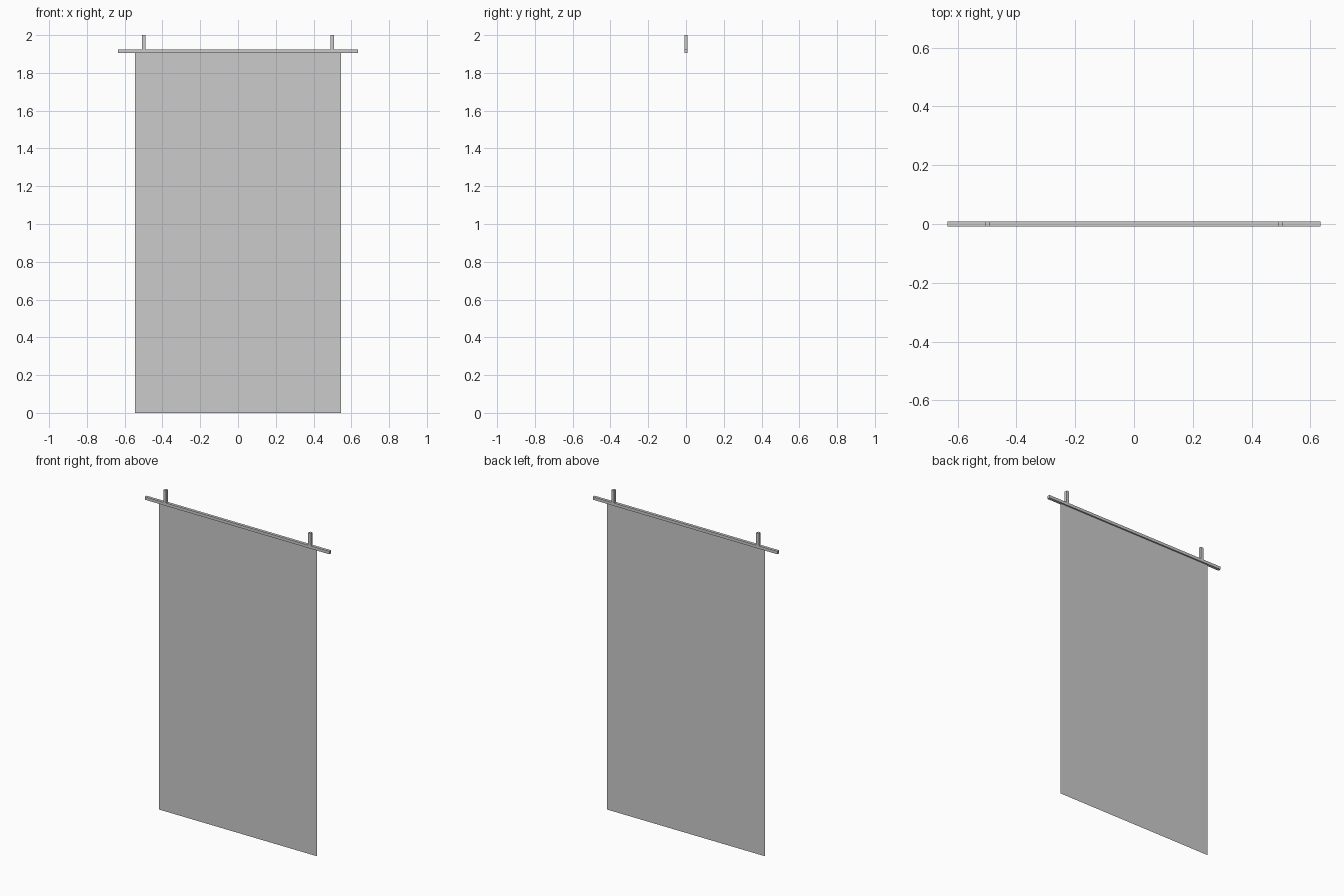
import bpy

if "Cube" in bpy.data.objects:
    bpy.data.objects.remove(bpy.data.objects["Cube"])

T = 0.018  # square bar thickness


def box(name, size, centre):
    bpy.ops.mesh.primitive_cube_add(size=1, location=centre)
    ob = bpy.context.object
    ob.name = name
    ob.scale = size
    bpy.ops.object.transform_apply(location=False, rotation=False, scale=True)
    return ob


# Horizontal rod
ROD_Z = 1.914
box("rod", (1.27, T, T), (0, 0, ROD_Z))

# Two hanging posts rising from the rod
post_bottom = ROD_Z + T / 2
for side, label in ((-1, "left"), (1, "right")):
    box("hanger_" + label, (T, T, 2 - post_bottom),
        (side * 0.498, 0, (2 + post_bottom) / 2))

# Flat cloth sheet hanging under the rod
W, H = 0.545, ROD_Z - T / 2
mesh = bpy.data.meshes.new("cloth")
mesh.from_pydata([(-W, 0, 0), (W, 0, 0), (W, 0, H), (-W, 0, H)], [], [(0, 1, 2, 3)])
bpy.context.collection.objects.link(bpy.data.objects.new("cloth", mesh))
